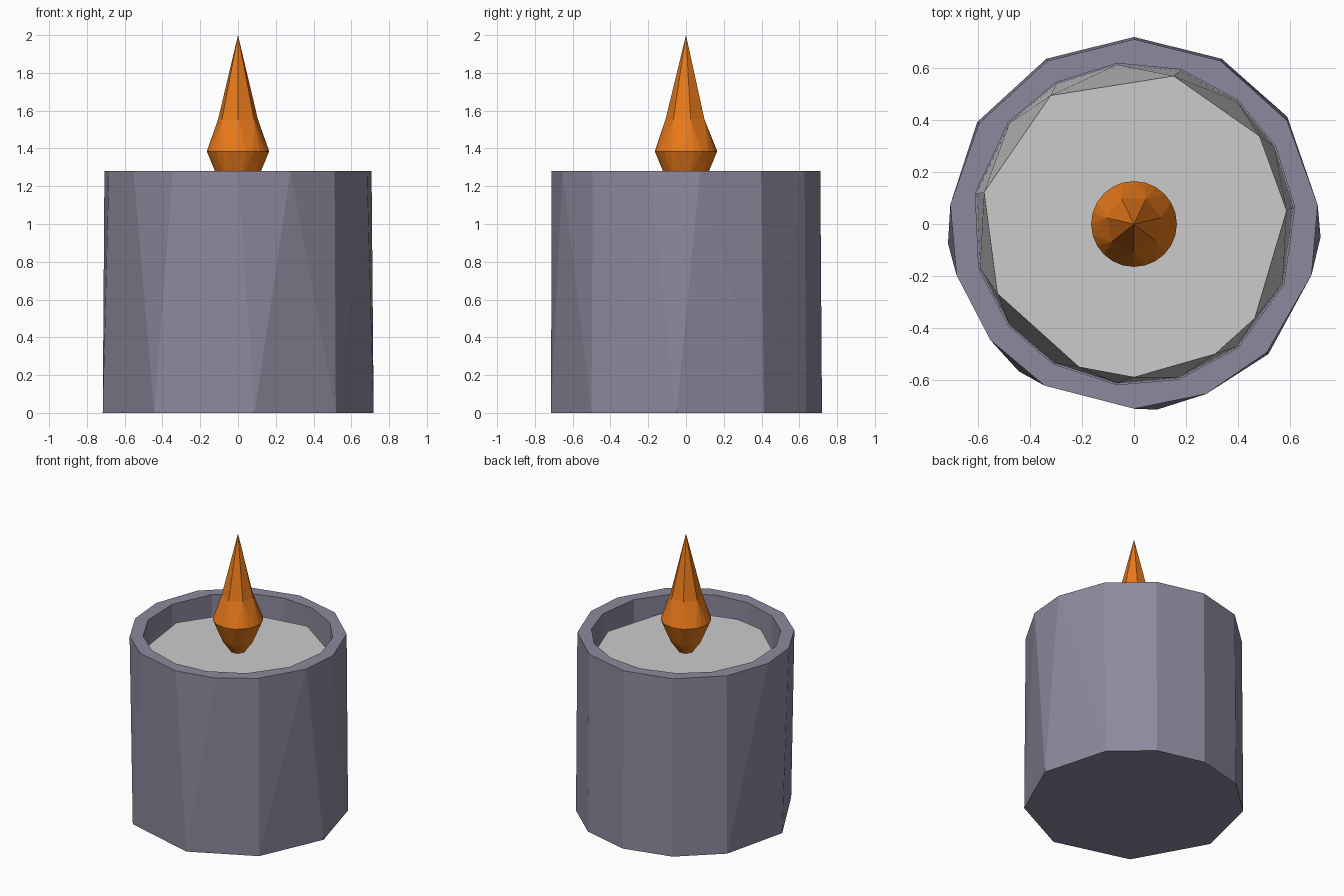
import bpy, bmesh, math

if "Cube" in bpy.data.objects:
    bpy.data.objects.remove(bpy.data.objects["Cube"])


def even(n, offset=0):
    return [offset + 360 * k / n for k in range(n)]


def stitch(bm, a, b):
    """Triangulated band between two rings of (angle, vertex) with any side counts."""
    def ang(r, k):
        return r[k % len(r)][0] + 360 * (k // len(r))
    i = j = 0
    while i < len(a) or j < len(b):
        mid_a = ang(a, i) + ang(a, i + 1)
        mid_b = ang(b, j) + ang(b, j + 1)
        va, vb = a[i % len(a)][1], b[j % len(b)][1]
        if j >= len(b) or (i < len(a) and mid_a < mid_b):
            bm.faces.new((va, a[(i + 1) % len(a)][1], vb))
            i += 1
        else:
            bm.faces.new((va, b[(j + 1) % len(b)][1], vb))
            j += 1


def ring_solid(name, rings, color=None, tip=None):
    """Closed solid from stacked rings (radius, z, angles), optionally ending in a point."""
    bm = bmesh.new()
    loops = []
    for r, z, angles in rings:
        loops.append([(t, bm.verts.new((r * math.cos(math.radians(t)),
                                        r * math.sin(math.radians(t)), z))) for t in angles])
    for a, b in zip(loops, loops[1:]):
        stitch(bm, a, b)
    bm.faces.new([v for _, v in reversed(loops[0])])
    last = [v for _, v in loops[-1]]
    if tip is None:
        bm.faces.new(last)
    else:
        top = bm.verts.new((0, 0, tip))
        for k, v in enumerate(last):
            bm.faces.new((v, last[(k + 1) % len(last)], top))
    # merge the flat pairs of triangles into quads
    bmesh.ops.dissolve_limit(bm, angle_limit=math.radians(0.5),
                             verts=bm.verts, edges=bm.edges)
    bmesh.ops.recalc_face_normals(bm, faces=bm.faces)
    me = bpy.data.meshes.new(name)
    bm.to_mesh(me)
    bm.free()
    ob = bpy.data.objects.new(name, me)
    bpy.context.collection.objects.link(ob)
    if color:
        mat = bpy.data.materials.new(name + "_color")
        mat.diffuse_color = (*color, 1)
        mat.use_nodes = True
        mat.node_tree.nodes["Principled BSDF"].inputs["Base Color"].default_value = mat.diffuse_color
        me.materials.append(mat)
    return ob


# Irregular faceting of the hand-cut cup and wax
base = [-4, 35, 62, 90, 118, 147, 186, 232, 277, 316]
rim = [-16, 6, 34, 62, 90, 118, 147, 174, 196, 219, 241, 270, 293, 316]
inner = [-22, 6, 29, 50, 73, 96, 119, 141, 169, 196, 219, 240, 264, 286, 310]
wax_top = [5, 35, 75, 123, 168, 207, 249, 270, 302, 322]

# Cup: outer wall, rim, inner wall, floor
ring_solid("cup", [(0.72, 0, base), (0.711, 1.28, rim),
                   (0.622, 1.28, inner), (0.622, 0.06, inner)], (0.27, 0.25, 0.34))

# Wax filling
ring_solid("wax", [(0.617, 0.08, inner), (0.59, 1.155, wax_top)])

# Flame
ring_solid("flame", [(0.045, 1.15, even(6)), (0.105, 1.235, even(8, 10)),
                     (0.165, 1.385, even(24)), (0.108, 1.555, even(7, 13))],
           (0.8, 0.19, 0.01), tip=2.0)
